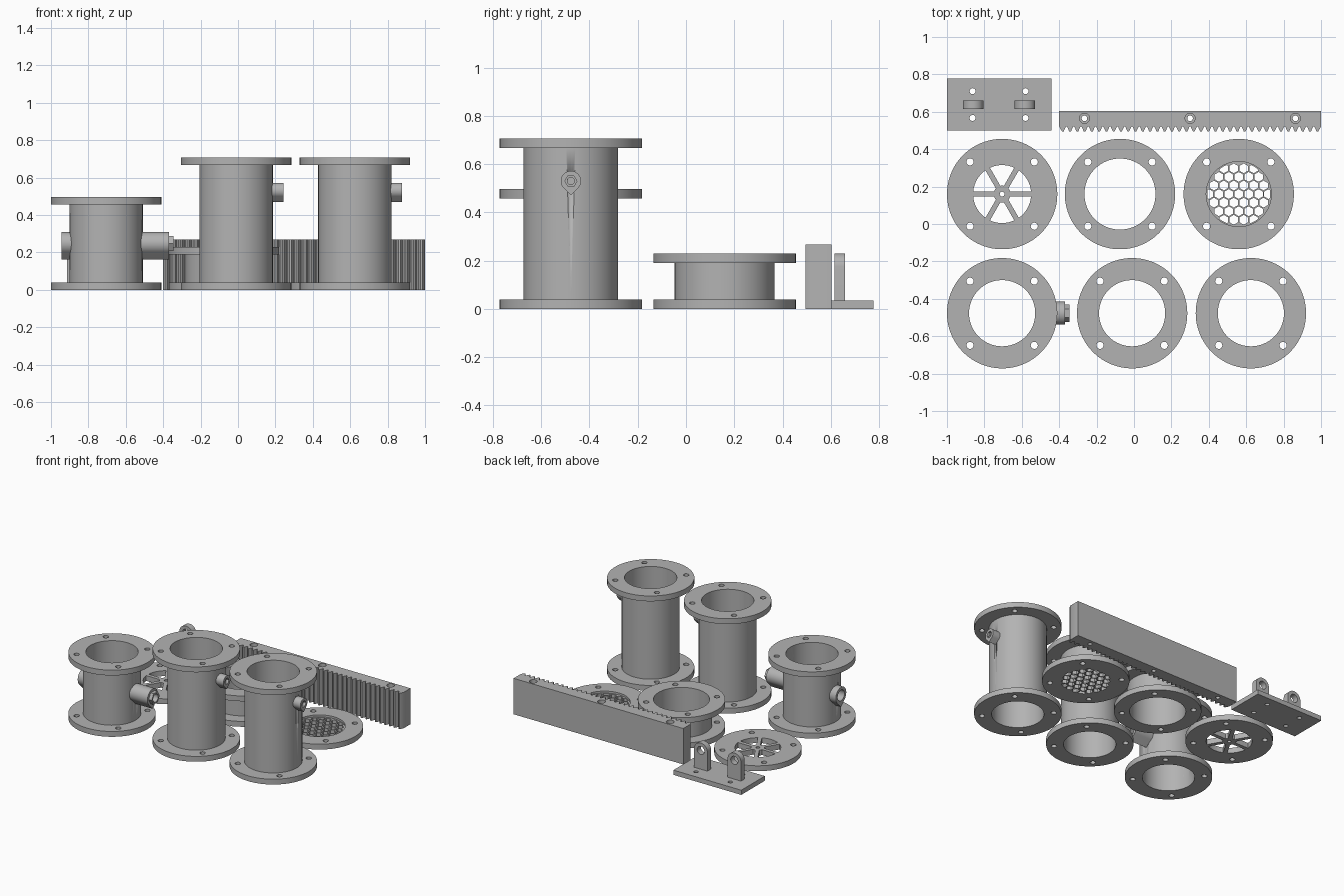
import bpy, bmesh
from math import sin, cos, pi, radians, hypot
from mathutils import Matrix, Vector

if "Cube" in bpy.data.objects:
    bpy.data.objects.remove(bpy.data.objects["Cube"])

grey = bpy.data.materials.new("grey plastic")
grey.diffuse_color = (0.45, 0.45, 0.45, 1)
grey.use_nodes = True
grey.node_tree.nodes["Principled BSDF"].inputs["Base Color"].default_value = grey.diffuse_color

AXIS = {
    'Z': Matrix.Identity(3),
    'X': Matrix(((0, 0, 1), (1, 0, 0), (0, 1, 0))),    # profile in the YZ plane
    'Y': Matrix(((1, 0, 0), (0, 0, -1), (0, 1, 0))),   # profile in the XZ plane
}


def circle(r, x=0, y=0, n=64, start=0.0):
    return [(x + r * cos(start + 2 * pi * i / n), y + r * sin(start + 2 * pi * i / n))
            for i in range(n)]


def teardrop(r):
    """Circle with a printable 45 degree point underneath."""
    arc = [(r * cos(radians(a)), r * sin(radians(a))) for a in range(-45, 226, 6)]
    return arc + [(0, -r * 1.414)]


def plate(name, loops, a, b, axis='Z', at=(0, 0, 0)):
    """Fill nested outlines (holes included) and extrude from a to b."""
    cu = bpy.data.curves.new(name, 'CURVE')
    cu.dimensions = '2D'
    cu.fill_mode = 'BOTH'
    cu.extrude = (b - a) / 2
    for pts in loops:
        s = cu.splines.new('POLY')
        s.points.add(len(pts) - 1)
        for p, (x, y) in zip(s.points, pts):
            p.co = (x, y, 0, 1)
        s.use_cyclic_u = True
    tmp = bpy.data.objects.new(name, cu)
    bpy.context.collection.objects.link(tmp)
    bpy.context.view_layer.update()
    dg = bpy.context.evaluated_depsgraph_get()
    me = bpy.data.meshes.new_from_object(tmp.evaluated_get(dg))
    bpy.data.objects.remove(tmp)
    bm = bmesh.new()
    bm.from_mesh(me)
    bmesh.ops.remove_doubles(bm, verts=bm.verts, dist=1e-5)
    for v in bm.verts:
        v.co = AXIS[axis] @ (v.co + Vector((0, 0, (a + b) / 2))) + Vector(at)
    bmesh.ops.recalc_face_normals(bm, faces=bm.faces)
    bm.to_mesh(me)
    bm.free()
    me.name = name
    me.materials.clear()
    me.materials.append(grey)
    ob = bpy.data.objects.new(name, me)
    bpy.context.collection.objects.link(ob)
    return ob


def drill(ob, r, a, b, at):
    """Bore a sideways hole along x."""
    cutter = plate("bore_cutter", [circle(r, n=32)], a, b, 'X', at)
    cutter.hide_render = True
    cutter.hide_set(True)
    m = ob.modifiers.new("bore", 'BOOLEAN')
    m.operation = 'DIFFERENCE'
    m.solver = 'EXACT'
    m.object = cutter


FLANGE_R, FLANGE_T, BOLT_R = 0.295, 0.04, 0.243


def flange_loops():
    bolts = [circle(0.019, BOLT_R * cos(pi / 4 + k * pi / 2), BOLT_R * sin(pi / 4 + k * pi / 2), 20)
             for k in range(4)]
    return [circle(FLANGE_R, n=96)] + bolts


def spool(name, x, y, h, bore, outer):
    loops = flange_loops() + [circle(bore)]
    plate(name + "_bottom_flange", loops, 0, FLANGE_T, at=(x, y, 0))
    plate(name + "_top_flange", loops, h - FLANGE_T, h, at=(x, y, 0))
    return plate(name + "_pipe", [circle(outer), circle(bore)], FLANGE_T, h - FLANGE_T, at=(x, y, 0))


# Short spool with two opposite side ports
c = (-0.705, -0.477, 0.248)
pipe = spool("port_spool", c[0], c[1], 0.497, 0.177, 0.196)
plate("outlet_port", [teardrop(0.0615), circle(0.03, n=32)], 0.1775, 0.335, 'X', c)
plate("outlet_hex_end", [circle(0.047, n=6), circle(0.03, n=32)], 0.335, 0.36, 'X', c)
plate("inlet_port", [teardrop(0.0615), circle(0.04, n=32)], -0.24, -0.1775, 'X', c)
drill(pipe, 0.03, 0.1, 0.3, c)
drill(pipe, 0.04, -0.3, -0.1, c)

# Two tall spools, each with a small sensor port
for i, x in enumerate((-0.01, 0.625)):
    n = f"tall_spool_{i + 1}"
    c = (x, -0.477, 0.53)
    pipe = spool(n, c[0], c[1], 0.707, 0.177, 0.196)
    plate(n + "_port_base", [teardrop(0.042), circle(0.015, n=24)], 0.1775, 0.232, 'X', c)
    plate(n + "_port_socket", [teardrop(0.042), circle(0.025, n=6)], 0.232, 0.252, 'X', c)
    drill(pipe, 0.015, 0.1, 0.3, c)

# Low spool
spool("low_spool", -0.075, 0.16, 0.23, 0.19, 0.207)

# Spoked disc: six windows between straight spokes around a small hub
windows = []
R, HUB, HALF = 0.155, 0.045, 0.014
for k in range(6):
    base = k * pi / 3
    w = []
    for r, order in ((R, range(9)), (HUB, range(8, -1, -1))):
        d = math_off = HALF / r
        for i in order:
            t = base + d + (pi / 3 - 2 * d) * i / 8
            w.append((r * cos(t), r * sin(t)))
    windows.append(w)
plate("spoked_disc", flange_loops() + windows + [circle(0.013, n=16)], 0, FLANGE_T,
      at=(-0.705, 0.16, 0))

# Honeycomb disc: ring with a thinner hexagon screen
R, PITCH, CELL = 0.168, 0.053, 0.0262
cells = []
for row in range(-5, 6):
    for col in range(-5, 6):
        cx, cy = (col + 0.5 * (row % 2)) * PITCH, row * PITCH * 0.866
        if hypot(cx, cy) > R - 0.004:
            continue
        corners = circle(CELL, cx, cy, 6, pi / 6)
        pts = []
        for (x0, y0), (x1, y1) in zip(corners, corners[1:] + corners[:1]):
            for s in range(4):
                px, py = x0 + (x1 - x0) * s / 4, y0 + (y1 - y0) * s / 4
                f = min(1, R / hypot(px, py)) if hypot(px, py) > 0 else 1
                pts.append((px * f, py * f))
        cells.append(pts)
plate("honeycomb_ring", flange_loops() + [circle(0.174)], 0, FLANGE_T, at=(0.56, 0.16, 0))
plate("honeycomb_screen", [circle(0.174)] + cells, 0, 0.025, at=(0.56, 0.16, 0))

# Hinge bracket: drilled base with two round-topped lugs
holes = [circle(0.016, x, y, 20) for x in (-0.863, -0.58) for y in (0.567, 0.71)]
plate("bracket_base", [[(-1, 0.5), (-0.44, 0.5), (-0.44, 0.777), (-1, 0.777)]] + holes, 0, 0.035)
for i, x in enumerate((-0.86, -0.583)):
    top = [(0.055 * cos(pi * k / 20), 0.175 + 0.055 * sin(pi * k / 20)) for k in range(21)]
    plate(f"bracket_lug_{i + 1}", [[(-0.055, 0.03), (0.055, 0.03)] + top, circle(0.03, 0, 0.175, 32)],
          -0.022, 0.022, 'Y', (x, 0.637, 0))

# Toothed rack with counterbored screw holes
TEETH, X0, X1, ROOT, TIP, BACK = 36, -0.4, 1.0, 0.521, 0.495, 0.603
p = (X1 - X0) / TEETH
outline = [(X1, BACK), (X0, BACK)]
for i in range(TEETH):
    for f, y in ((0.08, ROOT), (0.38, TIP), (0.62, TIP), (0.92, ROOT)):
        outline.append((X0 + (i + f) * p, y))
outline[2] = (X0, ROOT)
outline[-1] = (X1, ROOT)
screws = (-0.265, 0.3, 0.863)
plate("rack_body", [outline] + [circle(0.015, x, 0.565, 24) for x in screws], 0, 0.235)
plate("rack_top", [outline] + [circle(0.027, x, 0.565, 24) for x in screws], 0.235, 0.268)

# Smooth the round walls, keep hard edges sharp
bpy.ops.object.select_all(action='DESELECT')
parts = [o for o in bpy.context.scene.objects if not o.hide_render]
for o in parts:
    o.select_set(True)
bpy.context.view_layer.objects.active = parts[0]
bpy.ops.object.shade_smooth_by_angle(angle=radians(30))
